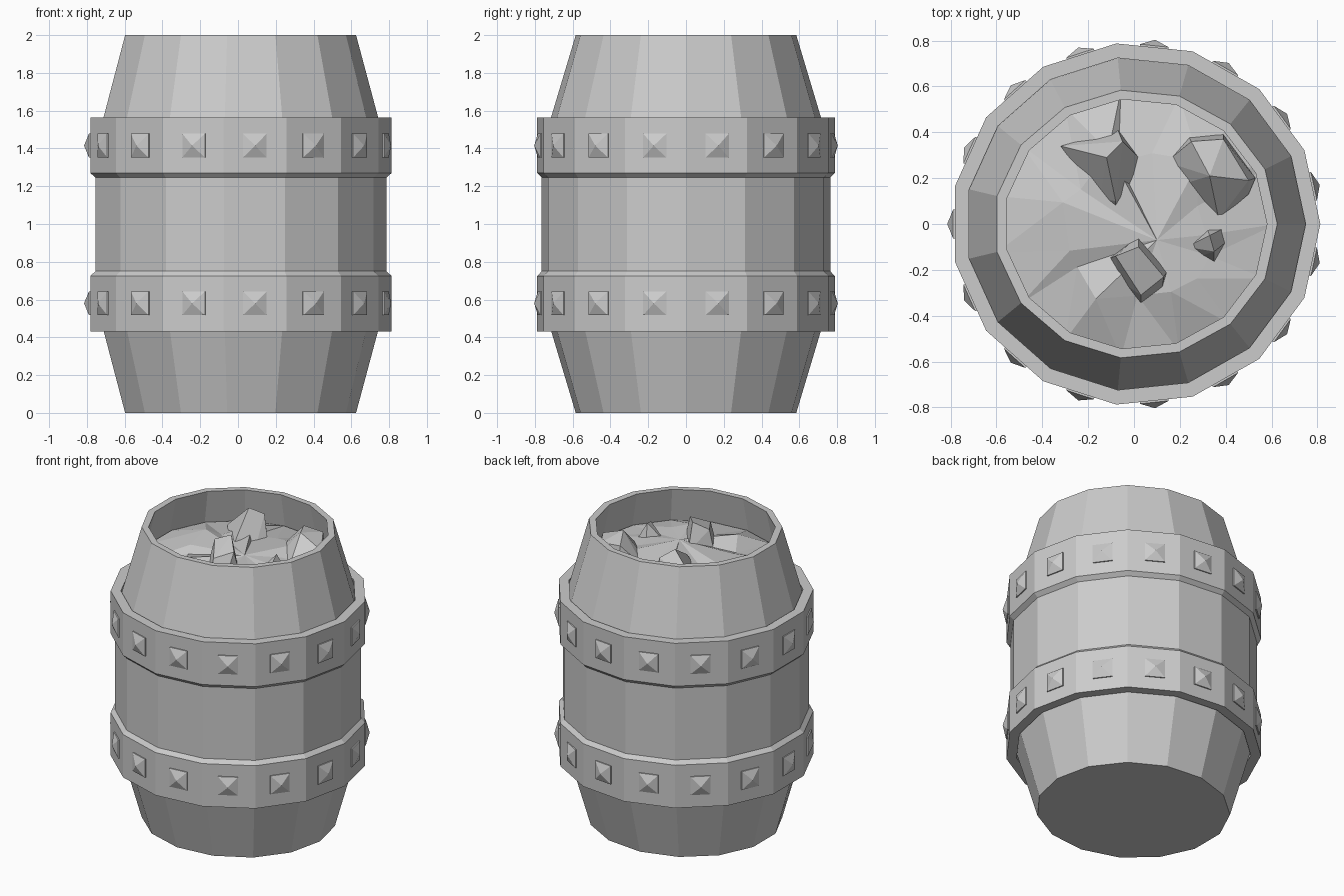
import bpy, bmesh, math, random
from mathutils import Vector, Matrix

cube = bpy.data.objects.get("Cube")
if cube:
    bpy.data.objects.remove(cube, do_unlink=True)

SIDES = 15
CENTRE_X = 0.007
random.seed(4)

grey = bpy.data.materials.new("plain_grey")
grey.use_nodes = True
grey.diffuse_color = (0.6, 0.6, 0.6, 1)
grey.node_tree.nodes["Principled BSDF"].inputs["Base Color"].default_value = grey.diffuse_color


def finish(name, bm):
    """Turn a bmesh into a flat shaded grey object."""
    bmesh.ops.recalc_face_normals(bm, faces=bm.faces)
    mesh = bpy.data.meshes.new(name)
    bm.to_mesh(mesh)
    bm.free()
    mesh.materials.append(grey)
    obj = bpy.data.objects.new(name, mesh)
    bpy.context.collection.objects.link(obj)
    return obj


def ring(bm, rx, ry, z, count=SIDES):
    step = math.tau / count
    return [bm.verts.new((CENTRE_X + rx * math.cos(i * step), ry * math.sin(i * step), z))
            for i in range(count)]


def bridge(bm, a, b):
    n = len(a)
    for i in range(n):
        bm.faces.new((a[i], a[(i + 1) % n], b[(i + 1) % n], b[i]))


def lathe(name, profile, closed):
    """Sweep (x radius, y radius, height) points; join the ends or cap them."""
    bm = bmesh.new()
    rings = [ring(bm, *p) for p in profile]
    for a, b in zip(rings, rings[1:]):
        bridge(bm, a, b)
    if closed:
        bridge(bm, rings[-1], rings[0])
    else:
        bm.faces.new(rings[0])
        bm.faces.new(rings[-1])
    return finish(name, bm)


# Barrel body with a hollow top
lathe("barrel_body", [
    (0.618, 0.587, 0), (0.779, 0.768, 0.6), (0.779, 0.768, 1.4),
    (0.618, 0.587, 2), (0.573, 0.547, 2), (0.64, 0.61, 1.7)], closed=False)


def studs(name, z):
    """Shallow square pyramids, one on each face of a band."""
    bm = bmesh.new()
    half = 0.063
    for i in range(SIDES):
        angle = (i + 0.5) * math.tau / SIDES
        frame = Matrix.Translation((CENTRE_X, 0, z)) @ Matrix.Rotation(angle, 4, 'Z')
        reach = 0.786 - 0.014 * math.sin(angle) ** 2
        loops = [[bm.verts.new(frame @ Vector((reach + d, sy * half, sz * half)))
                  for sy, sz in ((-1, -1), (1, -1), (1, 1), (-1, 1))]
                 for d in (-0.02, 0.01)]
        tip = bm.verts.new(frame @ Vector((reach + 0.036, 0, 0)))
        bridge(bm, *loops)
        for k in range(4):
            bm.faces.new((loops[1][k], loops[1][(k + 1) % 4], tip))
        bm.faces.new(loops[0])
    finish(name, bm)


# Bands: the edge facing the middle of the barrel slopes
for label, z, up in (("lower", 0.58, 1), ("upper", 1.415, -1)):
    lathe(label + "_band", [
        (0.742, 0.728, z - up * 0.15), (0.806, 0.792, z - up * 0.15),
        (0.806, 0.792, z + up * 0.145), (0.779, 0.768, z + up * 0.17),
        (0.742, 0.728, z + up * 0.17)], closed=True)
    studs(label + "_studs", z)

# Uneven heap filling the barrel
bm = bmesh.new()
edge = ring(bm, 0.615, 0.585, 1.77)
middle = ring(bm, 0.34, 0.32, 1.84)
for v in middle:
    v.co += Vector([random.uniform(-s, s) for s in (0.06, 0.06, 0.035)])
hub = bm.verts.new((0.1, -0.07, 1.86))
bridge(bm, edge, middle)
for i in range(SIDES):
    bm.faces.new((middle[i], middle[(i + 1) % SIDES], hub))
bmesh.ops.triangulate(bm, faces=bm.faces)
finish("heap_surface", bm)

# Rocks: ground outline plus raised corners, wrapped in a convex hull
ROCKS = {
    "rock_back": ([(-.32, .34), (-.07, .41), (.03, .28), (.01, .18), (-.08, .05), (-.15, .11)],
                  [(-.12, .29, 1.99), (-.05, .36, 1.94), (-.08, .1, 1.87)]),
    "rock_left": ([(.14, .27), (.24, .38), (.39, .39), (.53, .2), (.5, .13), (.37, .02), (.2, .17)],
                  [(.33, .21, 1.97), (.39, .37, 1.93), (.25, .36, 1.94), (.5, .19, 1.9)]),
    "rock_front": ([(-.11, -.15), (.02, -.05), (.15, -.2), (.12, -.3), (.03, -.35), (-.06, -.25)],
                   [(.02, -.1, 1.99), (.13, -.23, 1.95), (-.08, -.14, 1.95), (.03, -.31, 1.91)]),
    "rock_small": ([(.23, -.1), (.32, -.02), (.39, -.02), (.4, -.08), (.35, -.17), (.29, -.14)],
                   [(.33, -.05, 1.92), (.35, -.12, 1.9)]),
}
for name, (outline, peaks) in ROCKS.items():
    bm = bmesh.new()
    for p in [(x, y, 1.8) for x, y in outline] + peaks:
        bm.verts.new(p)
    bmesh.ops.convex_hull(bm, input=bm.verts)
    finish(name, bm)
